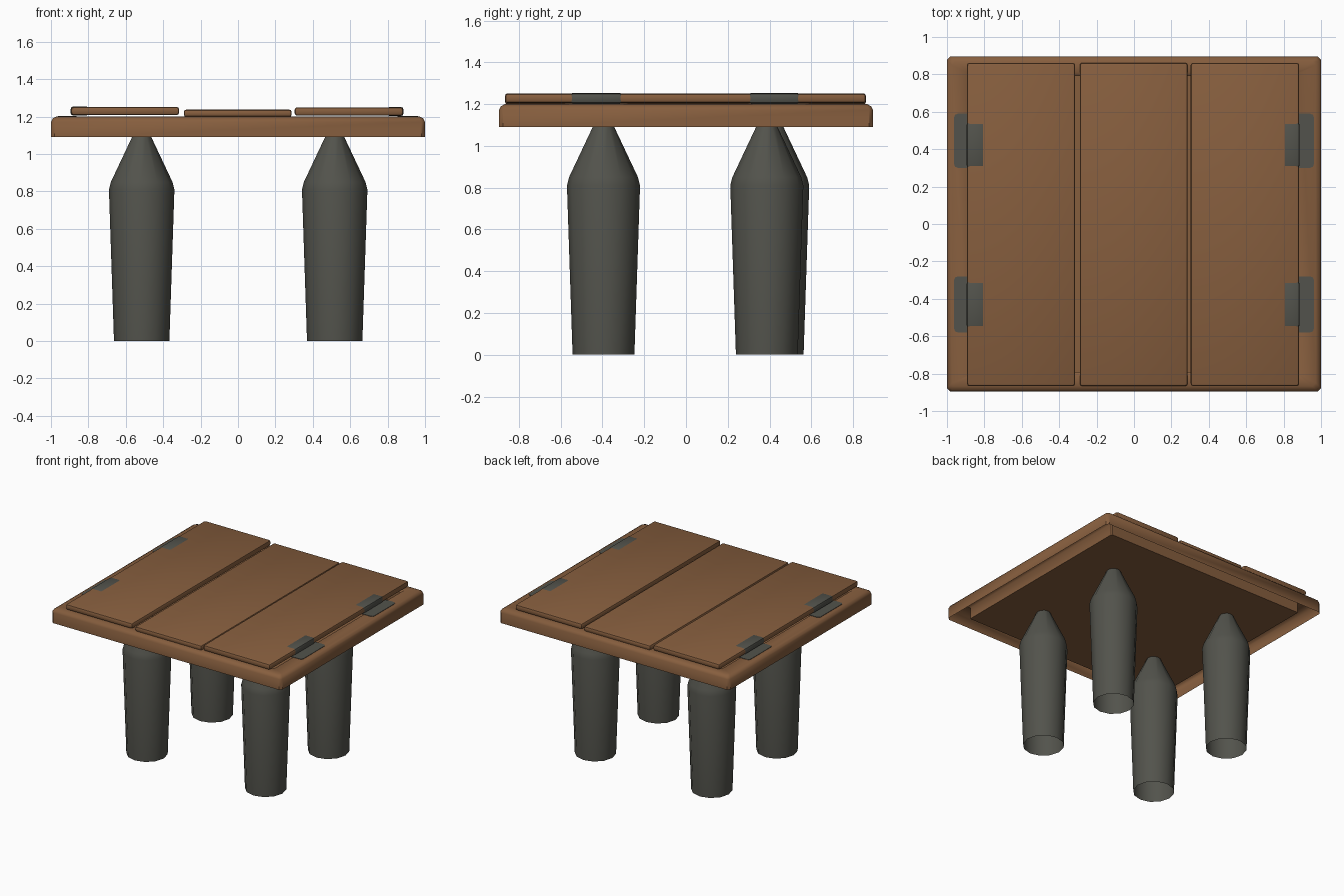
import bpy, bmesh, math

if "Cube" in bpy.data.objects:
    bpy.data.objects.remove(bpy.data.objects["Cube"])


def material(name, rgb):
    m = bpy.data.materials.new(name)
    m.diffuse_color = (*rgb, 1)
    m.use_nodes = True
    m.node_tree.nodes["Principled BSDF"].inputs["Base Color"].default_value = m.diffuse_color
    return m


WOOD = material("brown wood", (0.24, 0.112, 0.048))
IRON = material("dark grey metal", (0.085, 0.086, 0.072))


def finish(name, bm, mat, angle=35, recalc=True):
    if recalc:
        bmesh.ops.recalc_face_normals(bm, faces=bm.faces)
    me = bpy.data.meshes.new(name)
    bm.to_mesh(me)
    bm.free()
    me.materials.append(mat)
    ob = bpy.data.objects.new(name, me)
    bpy.context.collection.objects.link(ob)
    bpy.ops.object.select_all(action='DESELECT')
    ob.select_set(True)
    bpy.context.view_layer.objects.active = ob
    bpy.ops.object.shade_smooth_by_angle(angle=math.radians(angle))
    return ob


def box(name, x, y, z, mat, bevel=0.0, segments=2, upright_only=False):
    bm = bmesh.new()
    bmesh.ops.create_cube(bm, size=1)
    for v in bm.verts:
        v.co = [(a[0] + a[1]) / 2 + c * (a[1] - a[0]) for a, c in zip((x, y, z), v.co)]
    if bevel:
        edges = [e for e in bm.edges if not upright_only
                 or abs(e.verts[0].co.z - e.verts[1].co.z) > 1e-4]
        bmesh.ops.bevel(bm, geom=edges, offset=bevel, segments=segments,
                        profile=0.5, affect='EDGES')
    return finish(name, bm, mat)


def loft(bm, rings):
    for a, b in zip(rings, rings[1:]):
        n = len(a)
        for k in range(n):
            j = (k + 1) % n
            bm.faces.new((a[k], a[j], b[j], b[k]))


def corner_cut_ring(bm, hx, hy, z, cut):
    pts = []
    for sx, sy in ((1, 1), (-1, 1), (-1, -1), (1, -1)):
        pair = [(sx * hx, sy * (hy - cut)), (sx * (hx - cut), sy * hy)]
        pts += pair if sx * sy > 0 else pair[::-1]
    return [bm.verts.new((px, py, z)) for px, py in pts]


# Tabletop tray: one open-bottomed skin with a rounded rim and a sunken floor
bm = bmesh.new()
rings = [corner_cut_ring(bm, *r) for r in (
    (1, 0.895, 1.09, 0.018), (1, 0.895, 1.172, 0.018), (0.991, 0.886, 1.19, 0.018),
    (0.972, 0.867, 1.2, 0.018), (0.885, 0.812, 1.2, 0.006), (0.872, 0.79, 1.18, 0.006),
    (0.872, 0.79, 1.092, 0.006))]
loft(bm, rings)
bm.faces.new(rings[-1])
finish("tabletop_tray", bm, WOOD, 40)

# Three loose planks at slightly different heights
for name, x, z in (("left_plank", (-0.893, -0.315), (1.208, 1.252)),
                   ("middle_plank", (-0.29, 0.287), (1.198, 1.238)),
                   ("right_plank", (0.303, 0.883), (1.205, 1.25))):
    box(name, x, (-0.867, 0.862), z, WOOD, 0.014)

# Metal patches: a flat piece on the rim and a thin wrap round the plank edge
for side, s, edge, z in (("left", -1, 0.893, (1.206, 1.254)),
                         ("right", 1, 0.883, (1.203, 1.252))):
    for end, yf, yp in (("back", (0.30, 0.59), (0.30, 0.545)),
                        ("front", (-0.58, -0.28), (-0.555, -0.305))):
        xf = sorted((s * (edge - 0.03), s * 0.962))
        xp = sorted((s * 0.797, s * (edge + 0.002)))
        box(f"{side}_{end}_rim_patch", xf, yf, (1.197, 1.203), IRON, 0.02, 2, True)
        box(f"{side}_{end}_plank_patch", xp, yp, z, IRON, 0.014)

# Four tapered legs with pointed tops, open at the foot
SIDES = 12
for name, cx, cy in (("front_left_leg", -0.515, -0.395), ("front_right_leg", 0.517, -0.395),
                     ("back_left_leg", -0.515, 0.415), ("back_right_leg", 0.517, 0.387)):
    bm = bmesh.new()
    rings = [[bm.verts.new((cx + r * math.cos(t), cy + r * math.sin(t), z))
              for t in (k * math.tau / SIDES for k in range(SIDES))]
             for r, z in ((0.148, 0), (0.175, 0.81), (0.165, 0.85), (0.047, 1.1))]
    loft(bm, rings)
    bm.faces.new(rings[-1])
    finish(name, bm, IRON)
